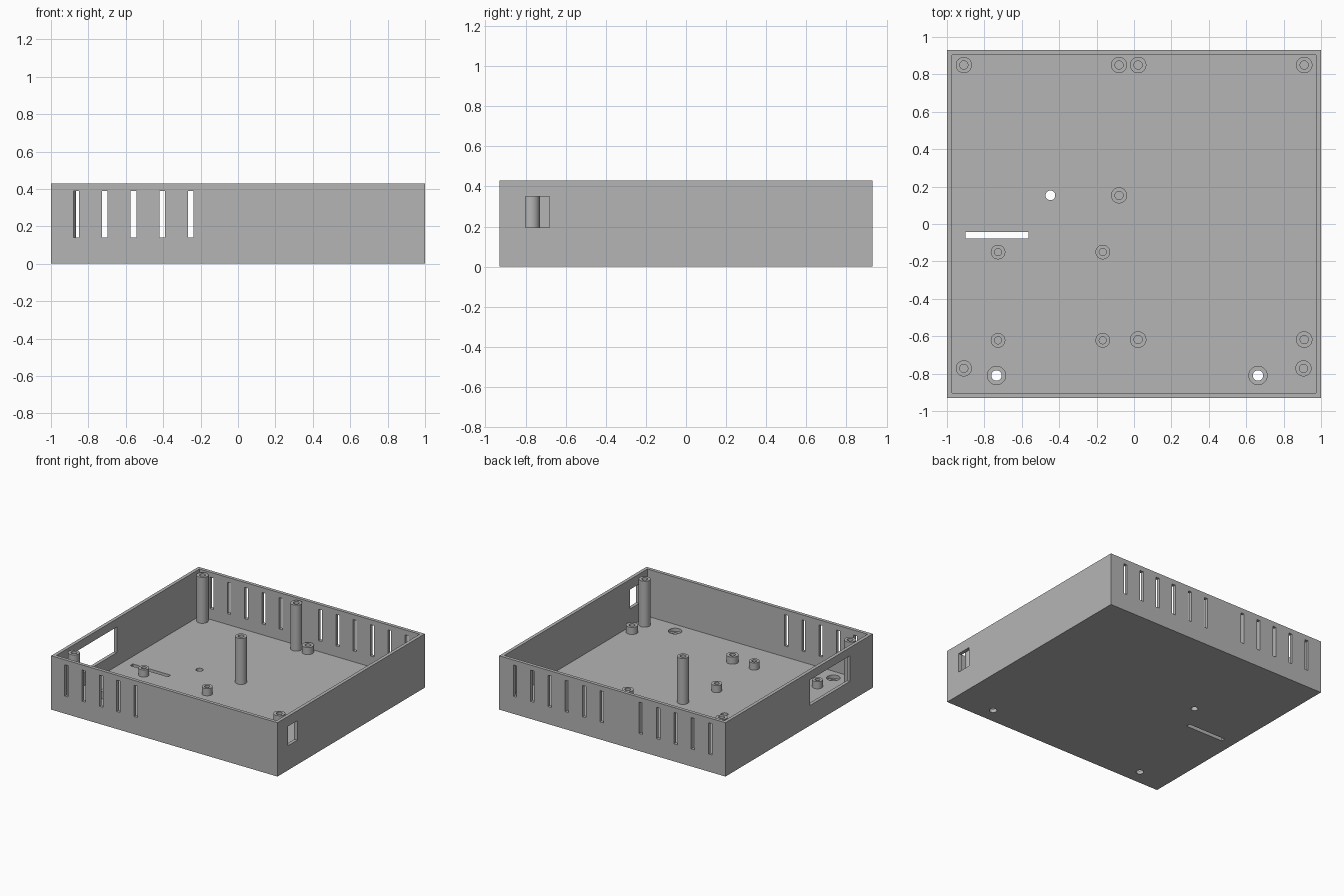
import bpy, bmesh, math
from mathutils import Matrix, Vector

cube = bpy.data.objects.get("Cube")
if cube:
    bpy.data.objects.remove(cube, do_unlink=True)

W, D, H = 1.0, 0.93, 0.43      # half width, half depth, height
WALL, FLOOR = 0.027, 0.053
SIDES = 40

gray = bpy.data.materials.new("plastic_gray")
gray.use_nodes = True
GRAY = (0.46, 0.46, 0.46, 1)
gray.diffuse_color = GRAY
bsdf = next(n for n in gray.node_tree.nodes if n.type == 'BSDF_PRINCIPLED')
bsdf.inputs["Base Color"].default_value = GRAY


def add_box(bm, x0, x1, y0, y1, z0, z1):
    lo, hi = Vector((x0, y0, z0)), Vector((x1, y1, z1))
    m = Matrix.Translation((lo + hi) / 2) @ Matrix.Diagonal((*(hi - lo), 1))
    bmesh.ops.create_cube(bm, size=1, matrix=m)


def add_cylinder(bm, x, y, r, z0, z1):
    bmesh.ops.create_cone(bm, cap_ends=True, segments=SIDES, radius1=r, radius2=r,
                          depth=z1 - z0, matrix=Matrix.Translation((x, y, (z0 + z1) / 2)))


def add_tube(bm, x, y, r, bore, z0, z1):
    """Standoff: a closed ring profile turned about a vertical axis."""
    profile = [(r, z0), (r, z1), (bore, z1), (bore, z0)]
    rings = []
    for i in range(SIDES):
        a = 2 * math.pi * i / SIDES
        rings.append([bm.verts.new((x + p * math.cos(a), y + p * math.sin(a), z))
                      for p, z in profile])
    for i, ring in enumerate(rings):
        nxt = rings[(i + 1) % SIDES]
        for j in range(4):
            k = (j + 1) % 4
            bm.faces.new((ring[j], nxt[j], nxt[k], ring[k]))
    bmesh.ops.recalc_face_normals(bm, faces=bm.faces)


def make_object(name, bm):
    mesh = bpy.data.meshes.new(name)
    bm.to_mesh(mesh)
    bm.free()
    mesh.materials.append(gray)
    ob = bpy.data.objects.new(name, mesh)
    bpy.context.collection.objects.link(ob)
    return ob


def cut(ob, bm):
    """Subtract the shapes in bm from ob and bake the result."""
    cutter = make_object("cutter", bm)
    cutter.hide_render = True
    mod = ob.modifiers.new("cut", 'BOOLEAN')
    mod.operation, mod.solver, mod.object = 'DIFFERENCE', 'EXACT', cutter
    dg = bpy.context.evaluated_depsgraph_get()
    baked = bpy.data.meshes.new_from_object(ob.evaluated_get(dg))
    ob.modifiers.clear()
    ob.data = baked
    bpy.data.objects.remove(cutter, do_unlink=True)


def smooth(ob):
    bpy.ops.object.select_all(action='DESELECT')
    ob.select_set(True)
    bpy.context.view_layer.objects.active = ob
    bpy.ops.object.shade_smooth_by_angle(angle=math.radians(30))


# Open tray
bm = bmesh.new()
add_box(bm, -W, W, -D, D, 0, H)
tray = make_object("enclosure_tray", bm)
bm = bmesh.new()
add_box(bm, -W + WALL, W - WALL, -D + WALL, D - WALL, FLOOR, H + 0.2)
cut(tray, bm)

# Openings through walls and floor
bm = bmesh.new()
PITCH = 0.153
left_slots = [-0.865 + PITCH * i for i in range(5)]
right_slots = [0.86 - PITCH * i for i in range(6)]
for x in left_slots:                                   # front vents
    add_box(bm, x - 0.015, x + 0.015, -D - 0.05, -D + 0.06, 0.14, 0.39)
for x in left_slots + right_slots:                     # back vents
    add_box(bm, x - 0.015, x + 0.015, D - 0.06, D + 0.05, 0.14, 0.39)
add_box(bm, W - 0.05, W + 0.05, -0.80, -0.68, 0.195, 0.35)     # small side port
add_box(bm, -W - 0.05, -W + 0.05, -0.64, -0.14, 0.16, 0.365)   # large side port
add_box(bm, -0.90, -0.565, -0.077, -0.043, -0.05, 0.1)         # floor slot
add_cylinder(bm, -0.447, 0.153, 0.026, -0.05, 0.1)             # floor hole
mounts = [(-0.735, -0.81), (0.663, -0.81)]
for x, y in mounts:                                    # mounting holes
    add_cylinder(bm, x, y, 0.028, -0.05, 0.1)
cut(tray, bm)

# Counterbores around the mounting holes
bm = bmesh.new()
for x, y in mounts:
    add_cylinder(bm, x, y, 0.049, 0.027, 0.1)
cut(tray, bm)
smooth(tray)

# Screw posts: tall ones hold the lid, short ones hold the boards
tall, short = 0.42, 0.11
groups = {
    "lid_post": (tall, 0.043, 0.022,
                 [(-0.91, 0.85), (-0.08, 0.85), (-0.08, 0.153),
                  (-0.91, -0.772), (0.906, -0.772)]),
    "wide_standoff": (short, 0.044, 0.022,
                      [(0.022, 0.85), (0.91, 0.85), (0.022, -0.618), (0.91, -0.618)]),
    "narrow_standoff": (short, 0.039, 0.019,
                        [(x, y) for x in (-0.727, -0.167) for y in (-0.15, -0.622)]),
}
for name, (top, r, bore, spots) in groups.items():
    for i, (x, y) in enumerate(spots, 1):
        bm = bmesh.new()
        add_tube(bm, x, y, r, bore, FLOOR - 0.005, top)
        smooth(make_object(f"{name}_{i}", bm))
